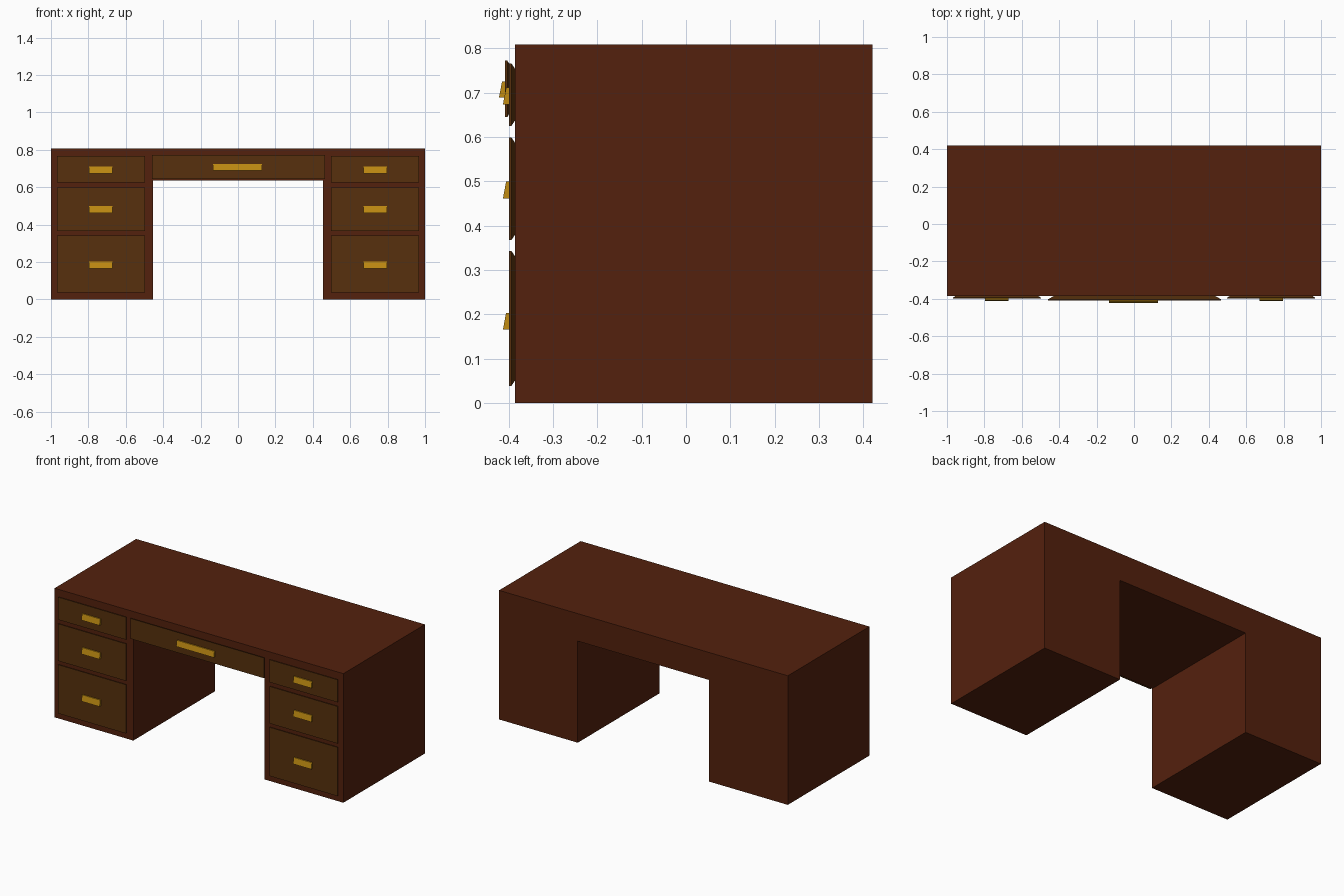
import bpy, bmesh

if "Cube" in bpy.data.objects:
    bpy.data.objects.remove(bpy.data.objects["Cube"])


def material(name, color):
    m = bpy.data.materials.new(name)
    m.diffuse_color = (*color, 1)
    m.use_nodes = True
    m.node_tree.nodes["Principled BSDF"].inputs["Base Color"].default_value = m.diffuse_color
    return m


WOOD = material("mahogany", (0.088, 0.015, 0.004))
DARK = material("drawer_wood", (0.095, 0.03, 0.004))
BRASS = material("brass", (0.53, 0.26, 0.006))


def loft(name, loops, mat):
    """Join equal-length point loops into a closed solid."""
    bm = bmesh.new()
    rings = [[bm.verts.new(p) for p in loop] for loop in loops]
    n = len(rings[0])
    for a, b in zip(rings, rings[1:]):
        for i in range(n):
            j = (i + 1) % n
            bm.faces.new((a[i], a[j], b[j], b[i]))
    bm.faces.new(rings[0])
    bm.faces.new(rings[-1][::-1])
    bmesh.ops.recalc_face_normals(bm, faces=bm.faces)
    mesh = bpy.data.meshes.new(name)
    bm.to_mesh(mesh)
    bm.free()
    mesh.materials.append(mat)
    ob = bpy.data.objects.new(name, mesh)
    bpy.context.collection.objects.link(ob)
    return ob


def rect(x0, x1, z0, z1, y, inset=0):
    a, b, c, d = x0 + inset, x1 - inset, z0 + inset, z1 - inset
    return [(a, y, c), (b, y, c), (b, y, d), (a, y, d)]


def drawer(name, x0, x1, z0, z1, front, inset):
    # Front panel undercut towards the carcass
    loft(name + "_front", [rect(x0, x1, z0, z1, front),
                           rect(x0, x1, z0, z1, front + 0.005),
                           rect(x0, x1, z0, z1, BODY_Y, inset)], DARK)


def handle(name, x0, x1, z0, z1, front):
    # Wedge pull, deeper at its lower edge
    profile = [(front, z0), (front - 0.014, z0), (front - 0.007, z1), (front, z1)]
    loft(name + "_handle", [[(x, y, z) for y, z in profile] for x in (x0, x1)], BRASS)


BODY_Y = -0.386

# Carcass: two pedestals and top in one kneehole profile
outline = [(-1, 0), (-0.455, 0), (-0.455, 0.636), (0.455, 0.636),
           (0.455, 0), (1, 0), (1, 0.808), (-1, 0.808)]
loft("desk_body", [[(x, y, z) for x, z in outline] for y in (BODY_Y, 0.421)], WOOD)

# Pedestal drawers, mirrored left and right
rows = [("bottom", 0.038, 0.343, 0.165), ("middle", 0.367, 0.599, 0.461),
        ("top", 0.625, 0.766, 0.673)]
for side, cx in (("left", -0.733), ("right", 0.733)):
    for row, z0, z1, hz in rows:
        name = f"{side}_{row}_drawer"
        drawer(name, cx - 0.235, cx + 0.235, z0, z1, -0.399, 0.012)
        handle(name, cx - 0.063, cx + 0.063, hz, hz + 0.038, -0.399)

# Centre drawer
drawer("centre_drawer", -0.46, 0.466, 0.645, 0.772, -0.408, 0.03)
handle("centre_drawer", -0.133, 0.127, 0.689, 0.725, -0.408)
